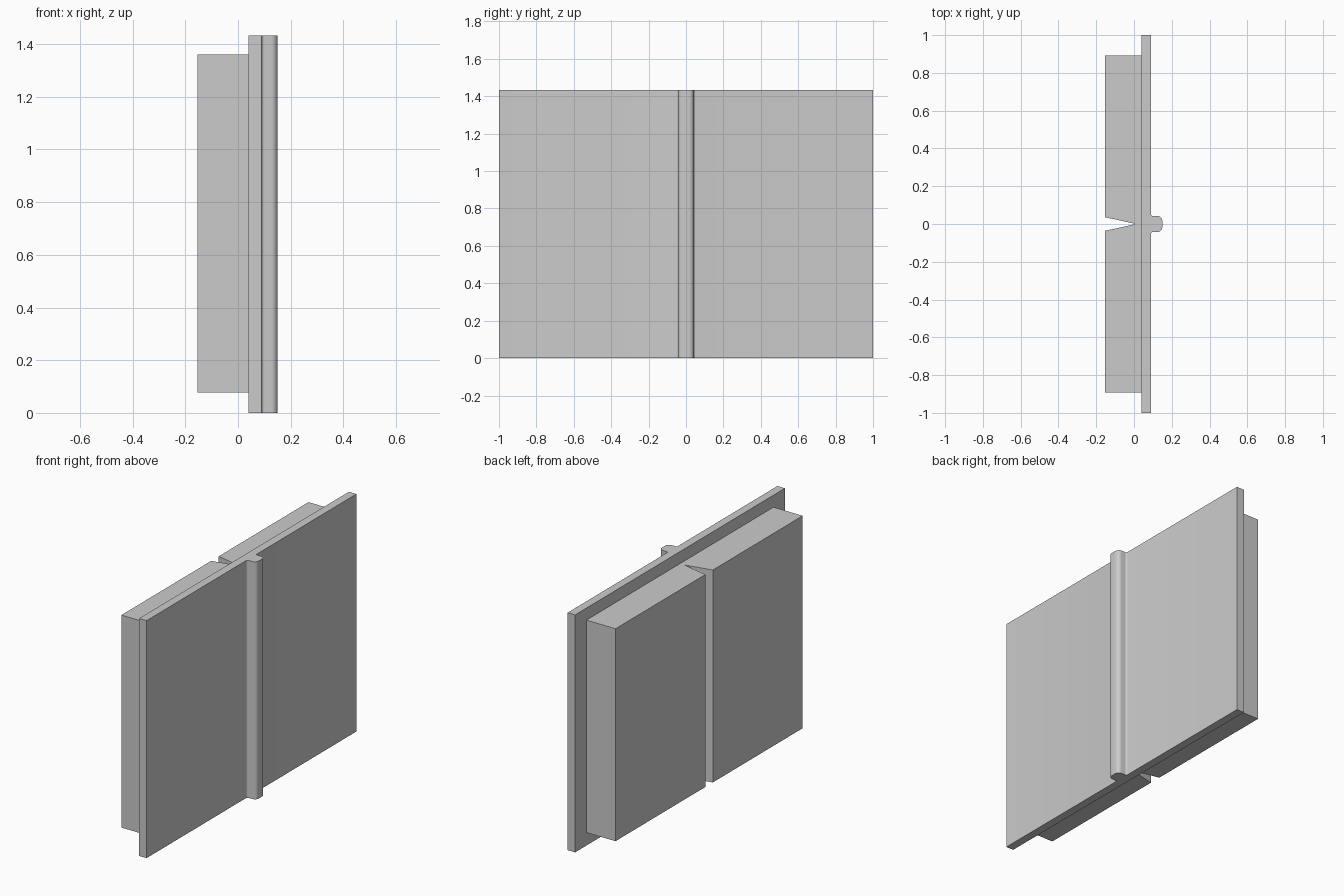
import bpy, bmesh
from math import cos, sin, radians

if "Cube" in bpy.data.objects:
    bpy.data.objects.remove(bpy.data.objects["Cube"])


def arc(cx, cy, r, start, end, steps=5):
    """Points on an arc in the xy plane, angles in degrees."""
    angles = [radians(start + (end - start) * i / steps) for i in range(steps + 1)]
    return [(cx + r * cos(a), cy + r * sin(a)) for a in angles]


def mirrored(half):
    """Close a half profile by reflecting it across y = 0."""
    return half + [(x, -y) for x, y in reversed(half) if abs(y) > 1e-6]


def extrude(name, outline, z0, z1):
    bm = bmesh.new()
    face = bm.faces.new([bm.verts.new((x, y, z0)) for x, y in outline])
    top = bmesh.ops.extrude_face_region(bm, geom=[face])["geom"]
    bmesh.ops.translate(bm, vec=(0, 0, z1 - z0),
                        verts=[v for v in top if isinstance(v, bmesh.types.BMVert)])
    bmesh.ops.recalc_face_normals(bm, faces=bm.faces[:])
    mesh = bpy.data.meshes.new(name)
    bm.to_mesh(mesh)
    bm.free()
    obj = bpy.data.objects.new(name, mesh)
    bpy.context.collection.objects.link(obj)
    bpy.ops.object.select_all(action="DESELECT")
    obj.select_set(True)
    bpy.context.view_layer.objects.active = obj
    bpy.ops.object.shade_smooth_by_angle(angle=radians(30))
    return obj


# Flat open cover with a rounded spine ridge, small fillets at its root
cover_half = ([(0.04, 1.0), (0.09, 1.0)]
              + arc(0.10, 0.052, 0.01, 180, 270)
              + arc(0.125, 0.017, 0.025, 90, 0))
extrude("cover", mirrored(cover_half), 0.0, 1.433)

# Page block, both halves meeting in a V-shaped gutter
pages_half = [(0.01, 0.0), (-0.154, 0.036), (-0.154, 0.892), (0.04, 0.892)]
extrude("pages", mirrored(pages_half), 0.078, 1.36)
